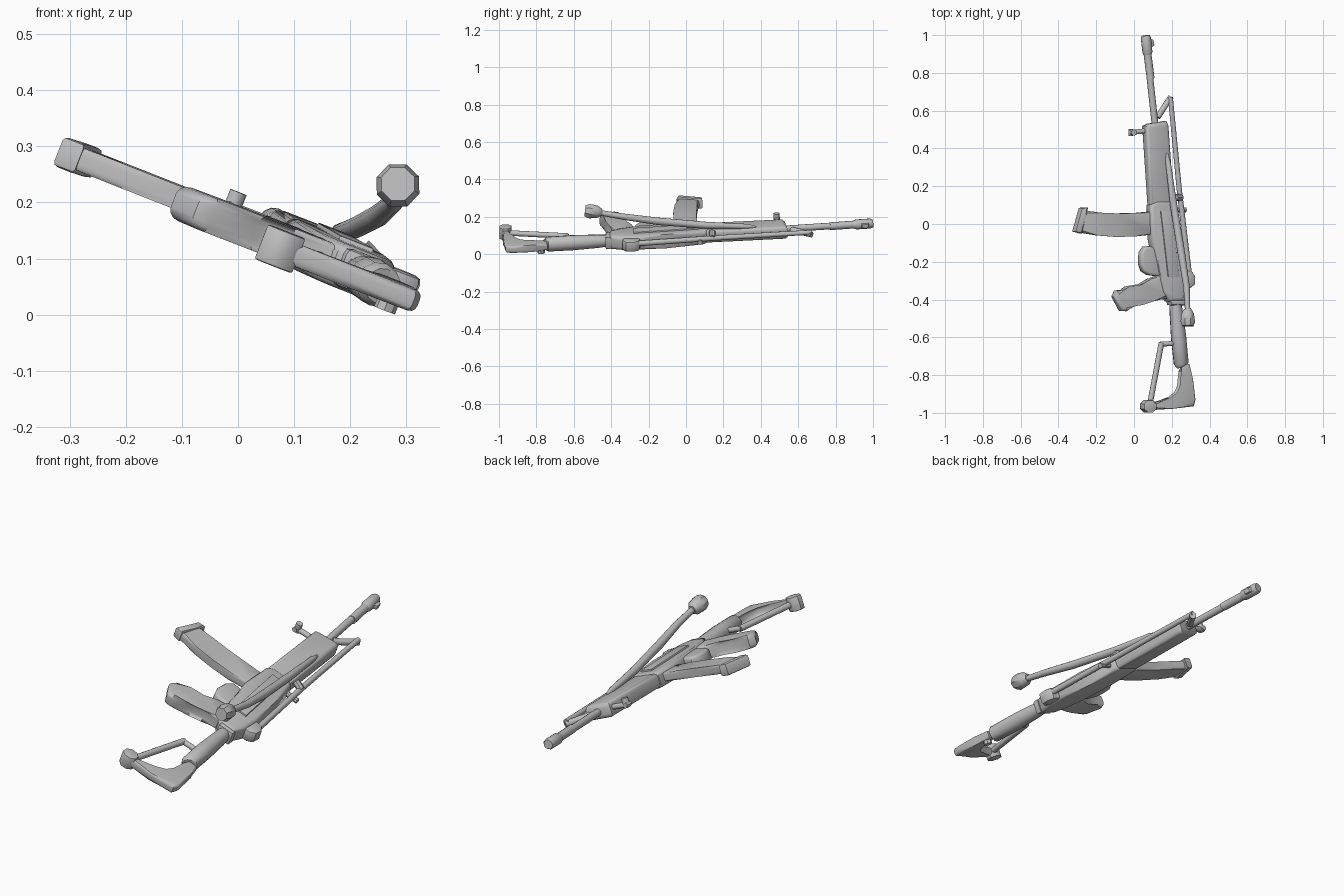
import bpy, bmesh, math
from mathutils import Vector

# one flat metal colour
grey = bpy.data.materials.new("gun_grey")
grey.diffuse_color = (0.52, 0.52, 0.52, 1)

# the gun lies tilted: layout coordinates (x, y, height off its middle plane)
N = Vector((0.365, -0.02, 0.931)).normalized()


def P(x, y, h=0.0):
    return Vector((x, y, 0.1 - 0.392 * (x - 0.172) + 0.0215 * y)) + N * h


def finish(name, bm, angle=40):
    bmesh.ops.recalc_face_normals(bm, faces=bm.faces)
    me = bpy.data.meshes.new(name)
    bm.to_mesh(me)
    bm.free()
    ob = bpy.data.objects.new(name, me)
    bpy.context.collection.objects.link(ob)
    me.materials.append(grey)
    bpy.ops.object.select_all(action='DESELECT')
    ob.select_set(True)
    bpy.context.view_layer.objects.active = ob
    bpy.ops.object.shade_smooth_by_angle(angle=math.radians(angle))
    return ob


def plate(name, outline, half, bevel=0.0, segs=2, lift=0.0):
    """Outline in the gun's middle plane, thickened both ways, rim rounded."""
    bm = bmesh.new()
    lo = [bm.verts.new(P(x, y, lift - half)) for x, y in outline]
    hi = [bm.verts.new(P(x, y, lift + half)) for x, y in outline]
    top, bot = bm.faces.new(hi), bm.faces.new(lo[::-1])
    n = len(lo)
    for i in range(n):
        j = (i + 1) % n
        bm.faces.new((lo[i], lo[j], hi[j], hi[i]))
    if bevel:
        edges = list(top.edges) + list(bot.edges)
        bmesh.ops.bevel(bm, geom=edges, offset=bevel, segments=segs,
                        profile=0.5, affect='EDGES', clamp_overlap=True)
    return finish(name, bm)


def tube(name, pts, radii, sides=12):
    """Round bar through points with a radius at each."""
    bm = bmesh.new()
    rings = []
    for i, p in enumerate(pts):
        t = (pts[min(i + 1, len(pts) - 1)] - pts[max(i - 1, 0)]).normalized()
        e = N.cross(t)
        e = e.normalized() if e.length > 0.01 else t.orthogonal().normalized()
        f = t.cross(e)
        rings.append([bm.verts.new(p + radii[i] * (
            e * math.cos(2 * math.pi * k / sides) + f * math.sin(2 * math.pi * k / sides)))
            for k in range(sides)])
    for a, b in zip(rings, rings[1:]):
        for k in range(sides):
            j = (k + 1) % sides
            bm.faces.new((a[k], a[j], b[j], b[k]))
    bm.faces.new(rings[0])
    bm.faces.new(rings[-1])
    return finish(name, bm)


def bar(name, a, b, r, sides=12):
    return tube(name, [P(*a), P(*b)], [r, r], sides)


# barrel, muzzle and front sight
bar("barrel", (0.12, 0.45), (0.066, 0.94), 0.018)
bar("barrel_sleeve", (0.088, 0.77), (0.069, 0.92), 0.021)
tube("muzzle", [P(0.073, 0.89), P(0.071, 0.91), P(0.063, 0.985), P(0.061, 0.998)],
     [0.019, 0.027, 0.027, 0.022])
plate("front_sight", [(0.07, 0.985), (0.1, 0.975), (0.105, 0.945), (0.07, 0.925)], 0.012, 0.004)

# handguard and receiver
plate("handguard", [(0.05, 0.52), (0.07, 0.53), (0.165, 0.545), (0.175, 0.52),
                    (0.205, 0.1), (0.078, 0.1)], 0.036, 0.02, 3)
plate("receiver", [(0.075, 0.1), (0.105, 0.125), (0.185, 0.125), (0.215, 0.1),
                   (0.245, -0.1), (0.27, -0.25), (0.27, -0.34), (0.25, -0.41),
                   (0.17, -0.41), (0.14, -0.36), (0.12, -0.25), (0.08, -0.08)],
      0.04, 0.02, 3)
plate("rear_catch", [(0.25, -0.24), (0.3, -0.25), (0.318, -0.28), (0.315, -0.32),
                     (0.29, -0.34), (0.25, -0.34)], 0.03, 0.012)
plate("receiver_collar", [(0.178, -0.4), (0.258, -0.4), (0.258, -0.43), (0.185, -0.43)],
      0.036, 0.012)
plate("top_cover", [(0.125, 0.07), (0.185, 0.07), (0.225, -0.28), (0.165, -0.28)],
      0.008, 0.004, lift=0.04)

# magazine with floor plate
plate("magazine", [(0.1, 0.068), (0.0, 0.058), (-0.09, 0.056), (-0.18, 0.06), (-0.27, 0.073),
                   (-0.293, -0.045), (-0.2, -0.06), (-0.1, -0.068), (0.0, -0.066), (0.1, -0.055)],
      0.021, 0.012, 3)
plate("magazine_floor", [(-0.285, 0.085), (-0.25, 0.088), (-0.265, 0.04),
                         (-0.283, -0.05), (-0.32, -0.04)], 0.028, 0.008)

# grip and trigger guard
plate("grip", [(0.15, -0.26), (0.08, -0.29), (0.03, -0.32), (-0.035, -0.35), (-0.1, -0.352),
               (-0.115, -0.385), (-0.075, -0.46), (-0.045, -0.462), (0.03, -0.41),
               (0.09, -0.39), (0.18, -0.4)], 0.032, 0.019, 3)
plate("trigger_guard", [(0.12, -0.13), (0.08, -0.118), (0.05, -0.12), (0.03, -0.15),
                        (0.027, -0.21), (0.04, -0.25), (0.07, -0.27), (0.14, -0.28)],
      0.03, 0.014, 3)

# stock: neck, butt, foot and folding strut
tube("stock_neck", [P(0.218, -0.41), P(0.224, -0.47), P(0.236, -0.6), P(0.25, -0.74),
                    P(0.255, -0.75)], [0.031, 0.036, 0.041, 0.04, 0.032], 12)
bar("neck_lug", (0.275, -0.775, 0.0), (0.275, -0.775, -0.038), 0.02, 8)
plate("butt", [(0.24, -0.74), (0.29, -0.74), (0.305, -0.82), (0.322, -0.93), (0.313, -0.965),
               (0.2, -0.978), (0.09, -0.985), (0.09, -0.945), (0.19, -0.93), (0.23, -0.9),
               (0.247, -0.86), (0.255, -0.78)], 0.02, 0.013, 3)
plate("butt_foot", [(0.075 + 0.036 * math.cos(k * math.pi / 4 + 0.39),
                     -0.965 + 0.035 * math.sin(k * math.pi / 4 + 0.39)) for k in range(8)],
      0.033, 0.004)
bar("strut", (0.085, -0.95), (0.145, -0.63), 0.015)
bar("strut_link", (0.138, -0.636), (0.22, -0.632), 0.013)

# side handle with T head
bar("side_handle", (-0.015, 0.485, 0.005), (0.075, 0.495, 0.005), 0.013)
bar("side_handle_head", (-0.018, 0.467, 0.005), (-0.018, 0.503, 0.005), 0.013, 8)
bar("handle_pin", (-0.013, 0.485, -0.008), (-0.013, 0.485, 0.038), 0.016, 12)

# support legs: upper leg with a faceted foot, lower leg along the side
V = Vector
tube("upper_leg", [V((0.174, 0.375, 0.146)), V((0.18, 0.33, 0.148)), V((0.21, 0.1, 0.155)),
                   V((0.25, -0.15, 0.176)), V((0.278, -0.33, 0.2)), V((0.285, -0.48, 0.225))],
     [0.005, 0.014, 0.019, 0.02, 0.017, 0.014])
tube("upper_leg_foot", [V((0.283, -0.45, 0.223)), V((0.284, -0.475, 0.226)),
                        V((0.285, -0.515, 0.23)), V((0.285, -0.54, 0.233))],
     [0.02, 0.036, 0.041, 0.032], 8)
tube("lower_leg", [V((0.193, 0.67, 0.117)), V((0.24, 0.18, 0.088)), V((0.295, -0.29, 0.055))],
     [0.013, 0.014, 0.015])
bar("leg_bracket", (0.125, 0.565), (0.195, 0.672), 0.016)
tube("leg_clamp", [V((0.22, 0.14, 0.12)), V((0.25, 0.14, 0.088))], [0.018, 0.018], 8)
bar("leg_pin", (0.2, 0.075, 0.0), (0.275, 0.075, 0.0), 0.013, 8)
